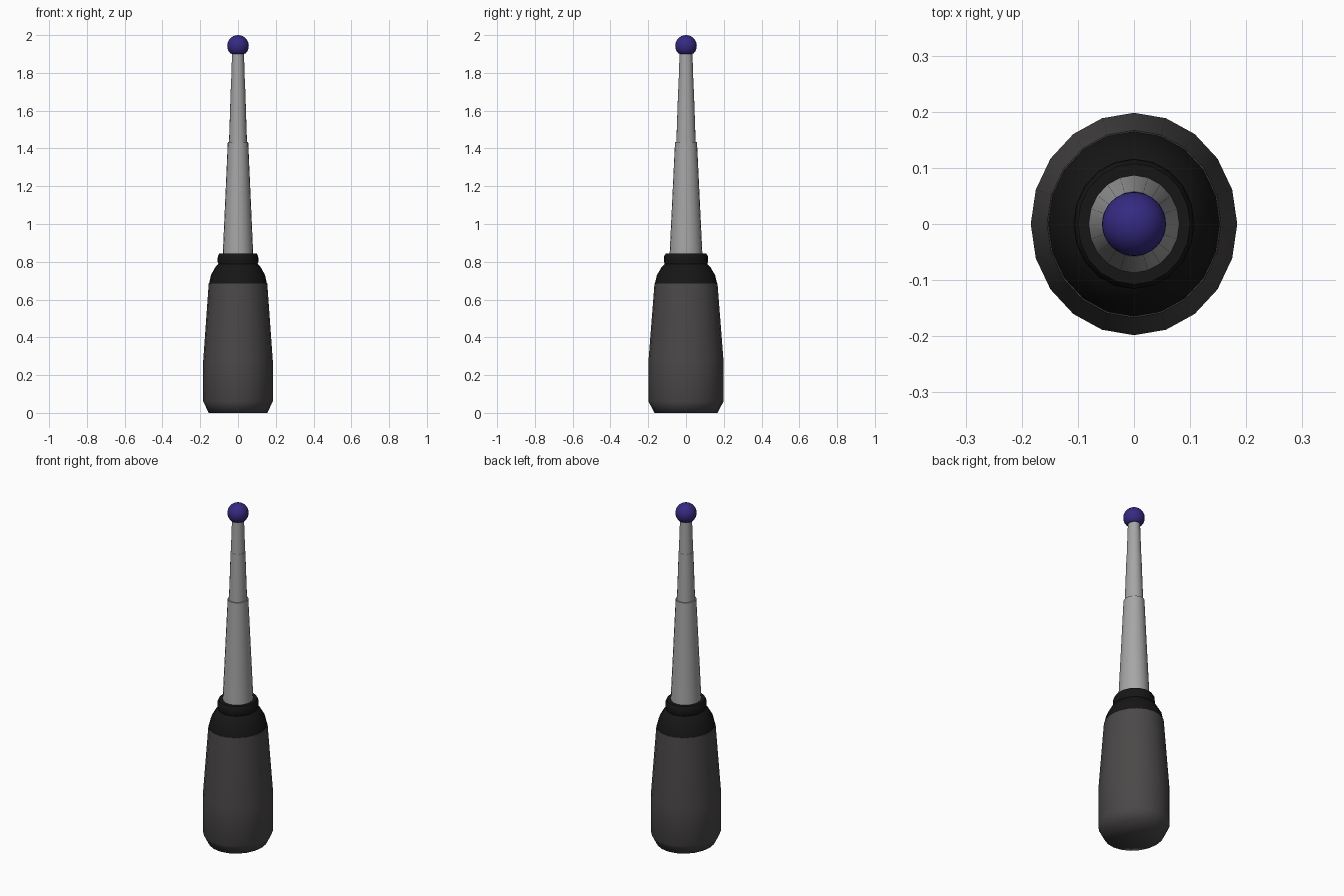
import bpy, math

if "Cube" in bpy.data.objects:
    bpy.data.objects.remove(bpy.data.objects["Cube"])

SIDES = 20
DEPTH = 1.077   # the whole body is slightly deeper than wide


def material(name, rgb):
    m = bpy.data.materials.new(name)
    m.diffuse_color = (*rgb, 1)
    m.use_nodes = True
    m.node_tree.nodes["Principled BSDF"].inputs["Base Color"].default_value = m.diffuse_color
    return m


def lathe(name, profile, mat, angle=40):
    """Closed turned solid from (radius, z) points, bottom to top."""
    verts, faces = [], []
    for r, z in profile:
        for i in range(SIDES):
            a = 2 * math.pi * i / SIDES
            verts.append((r * math.cos(a), r * DEPTH * math.sin(a), z))
    for k in range(len(profile) - 1):
        for i in range(SIDES):
            j = (i + 1) % SIDES
            b, t = k * SIDES, (k + 1) * SIDES
            faces.append((b + i, b + j, t + j, t + i))
    faces.append(tuple(reversed(range(SIDES))))
    top = (len(profile) - 1) * SIDES
    faces.append(tuple(range(top, top + SIDES)))
    me = bpy.data.meshes.new(name)
    me.from_pydata(verts, [], faces)
    me.materials.append(mat)
    ob = bpy.data.objects.new(name, me)
    bpy.context.collection.objects.link(ob)
    smooth(ob, angle)
    return ob


def smooth(ob, angle):
    bpy.ops.object.select_all(action='DESELECT')
    ob.select_set(True)
    bpy.context.view_layer.objects.active = ob
    bpy.ops.object.shade_smooth_by_angle(angle=math.radians(angle))


dark = material("dark_grey", (0.07, 0.065, 0.065))
black = material("black", (0.008, 0.008, 0.008))
metal = material("metal_grey", (0.38, 0.38, 0.38))
blue = material("blue", (0.035, 0.023, 0.22))

# Handle with chamfered foot and tapered upper half
lathe("handle", [(0.155, 0), (0.184, 0.06), (0.184, 0.28), (0.155, 0.685)], dark, 75)

# Black shoulder and collar
lathe("collar", [(0.154, 0.68), (0.143, 0.73), (0.118, 0.775), (0.104, 0.788),
                 (0.108, 0.80), (0.107, 0.83), (0.10, 0.843)], black, 60)

# Telescoping rod sections
lathe("rod_lower", [(0.081, 0.83), (0.054, 1.435)], metal)
lathe("rod_middle", [(0.048, 1.42), (0.0385, 1.715)], metal)
lathe("rod_upper", [(0.038, 1.70), (0.031, 1.92)], metal)

# Ball tip
bpy.ops.mesh.primitive_uv_sphere_add(segments=32, ring_count=20, radius=0.057,
                                     location=(0, 0, 1.943))
ball = bpy.context.object
ball.name = "ball_tip"
ball.data.materials.append(blue)
# Flatten the underside of the ball
for v in ball.data.vertices:
    v.co.z = max(v.co.z, -0.042)
smooth(ball, 40)
